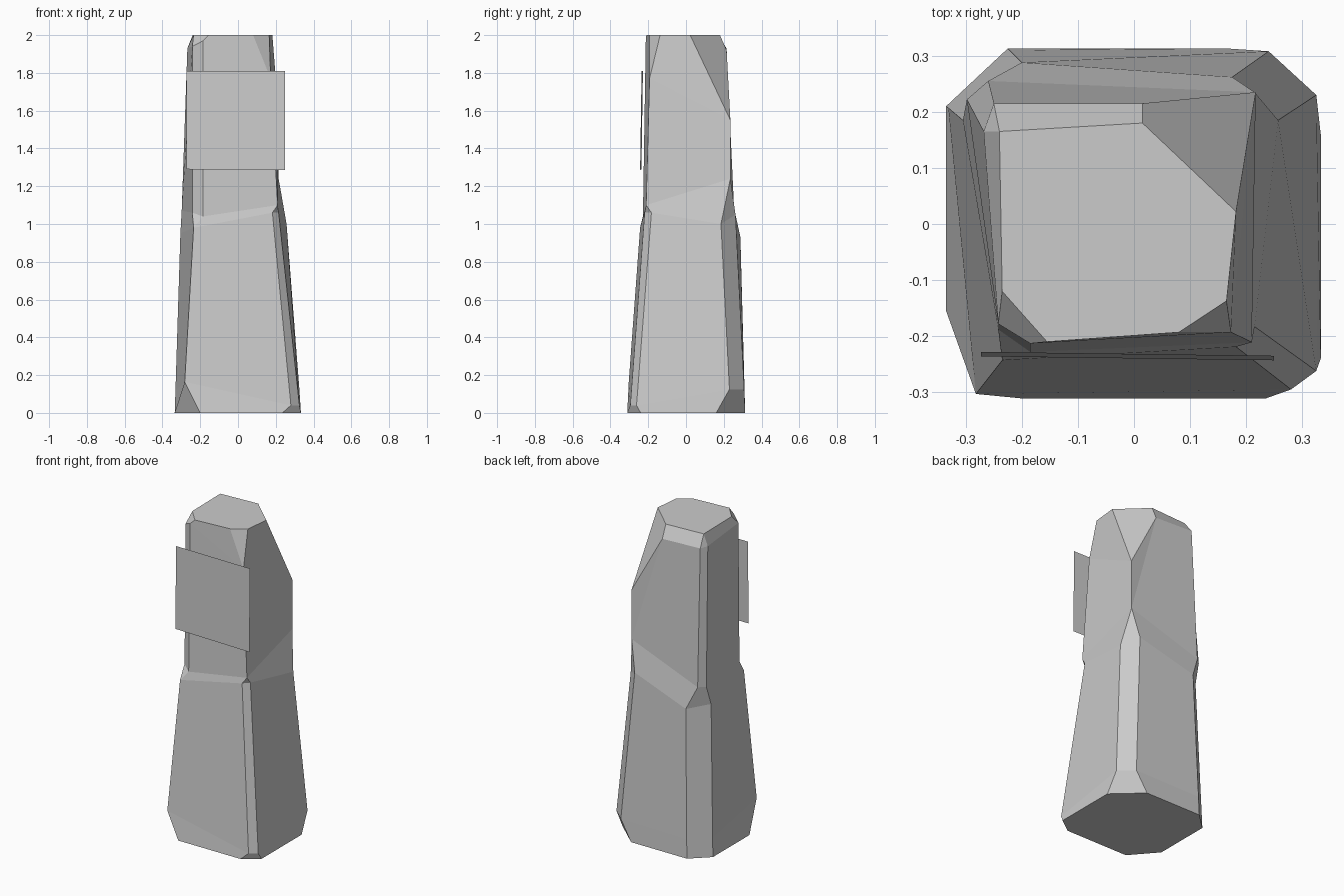
import bpy, bmesh

# Each ring runs counter-clockwise from the front-left corner, two points per
# corner: FL front, FR front, FR right, BR right, BR back, BL back, BL left, FL left.
# Repeated points merge into a single sharp corner.
base = [(-.20, -.311, 0), (.235, -.311, 0), (.333, -.24, 0), (.333, .16, 0),
        (.165, .313, 0), (-.225, .313, 0), (-.335, .21, 0), (-.335, -.155, 0)]

foot = [(-.282, -.303, .165), (.28, -.295, .04), (.325, -.262, .04), (.325, .23, .125),
        (.24, .308, .125), (-.222, .31, .12), (-.331, .207, .12), (-.282, -.303, .165)]

fl, fr, br = (-.235, -.243, .98), (.21, -.211, 1.1), (.215, .235, 1.24)
waist_low = [fl, (.182, -.219, 1.06), (.215, -.183, 1.06), (.257, .185, 1.0),
             (.175, .262, 1.05), (-.20, .288, .93), (-.305, .185, .95), fl]

waist_high = [(-.185, -.228, 1.04), fr, fr, br,
              br, (-.26, .255, 1.07), (-.298, .222, 1.07), (-.242, -.188, 1.06)]

tip = (.173, -.193, 1.77)
shoulder = [(-.185, -.213, 1.97), tip, tip, (.217, .235, 1.55),
            (.015, .215, 1.92), (-.25, .215, 1.93), (-.268, .165, 1.93), (-.242, -.178, 1.94)]

bl = (-.24, .165, 2)
top = [(-.155, -.21, 2), (.08, -.193, 2), (.165, -.137, 2), (.182, .022, 2),
       (.015, .18, 2), bl, bl, (-.235, -.12, 2)]


def finish(bm, name):
    mesh = bpy.data.meshes.new(name)
    bm.to_mesh(mesh)
    bm.free()
    obj = bpy.data.objects.new(name, mesh)
    bpy.context.collection.objects.link(obj)
    return obj


# Chiselled stone pillar: loft the rings, cap the ends, merge sharp corners
bm = bmesh.new()
rings = [[bm.verts.new(p) for p in ring]
         for ring in (base, foot, waist_low, waist_high, shoulder, top)]
for low, high in zip(rings, rings[1:]):
    for i in range(8):
        j = (i + 1) % 8
        bm.faces.new((low[i], low[j], high[j], high[i]))
bm.faces.new(rings[0][::-1])
bm.faces.new(rings[-1])
bmesh.ops.remove_doubles(bm, verts=bm.verts[:], dist=.0005)
bmesh.ops.dissolve_degenerate(bm, edges=bm.edges[:], dist=.0005)
bmesh.ops.recalc_face_normals(bm, faces=bm.faces[:])
finish(bm, "stone_pillar")

# Thin flat plaque, leaning with the front face
bm = bmesh.new()
bm.faces.new([bm.verts.new(p) for p in (
    (-.273, -.236, 1.29), (.25, -.243, 1.285), (.25, -.235, 1.81), (-.273, -.228, 1.81))])
finish(bm, "front_plaque")
